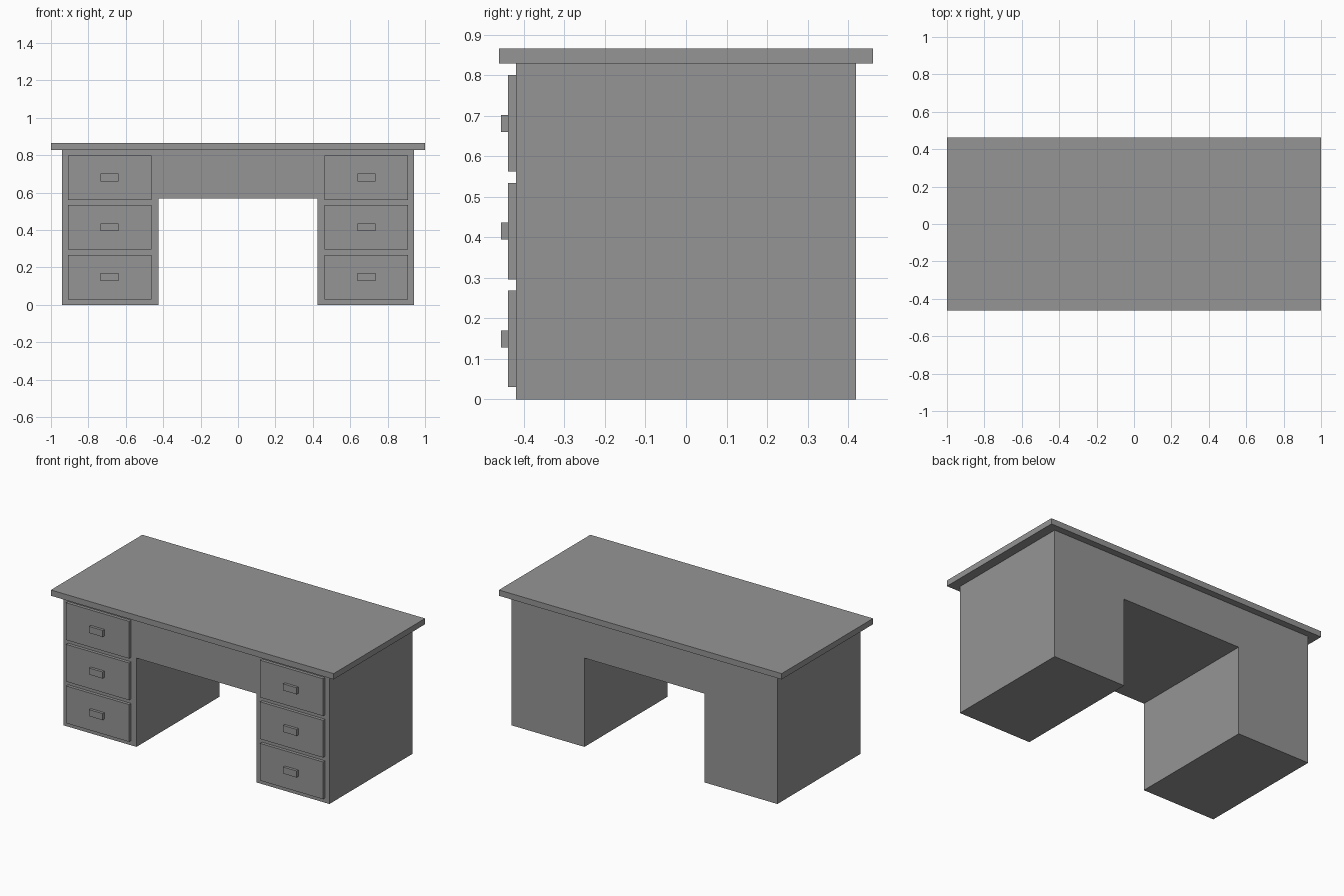
import bpy, bmesh

if "Cube" in bpy.data.objects:
    bpy.data.objects.remove(bpy.data.objects["Cube"])

# Plain mid grey shared by all parts
grey = bpy.data.materials.new("grey")
grey.diffuse_color = (0.3, 0.3, 0.3, 1)
grey.use_nodes = True
grey.node_tree.nodes["Principled BSDF"].inputs["Base Color"].default_value = grey.diffuse_color


def extrude_profile(name, pts, y0, y1):
    """Closed solid from an (x, z) outline swept from y0 to y1."""
    bm = bmesh.new()
    face = bm.faces.new([bm.verts.new((x, y0, z)) for x, z in pts])
    res = bmesh.ops.extrude_face_region(bm, geom=[face])
    verts = [g for g in res["geom"] if isinstance(g, bmesh.types.BMVert)]
    bmesh.ops.translate(bm, verts=verts, vec=(0, y1 - y0, 0))
    bmesh.ops.recalc_face_normals(bm, faces=bm.faces)
    mesh = bpy.data.meshes.new(name)
    bm.to_mesh(mesh)
    bm.free()
    mesh.materials.append(grey)
    obj = bpy.data.objects.new(name, mesh)
    bpy.context.collection.objects.link(obj)
    return obj


def box(name, x, y, z):
    """Box from (min, max) ranges on each axis."""
    return extrude_profile(
        name, [(x[0], z[0]), (x[1], z[0]), (x[1], z[1]), (x[0], z[1])], *y)


# Desk body: two pedestals joined over the knee hole
W, KNEE, KNEE_TOP, BODY_TOP, DEPTH = 0.94, 0.425, 0.568, 0.829, 0.419
half = [(W, BODY_TOP), (W, 0), (KNEE, 0), (KNEE, KNEE_TOP)]
extrude_profile("desk_body", half + [(-x, z) for x, z in reversed(half)],
                -DEPTH, DEPTH)

# Overhanging desktop
box("desktop", (-1, 1), (-0.462, 0.462), (BODY_TOP, 0.866))

# Three drawers with block handles on each pedestal
for side, sx in (("left", -1), ("right", 1)):
    cx = sx * 0.686
    for i in range(3):
        z = 0.149 + i * 0.266
        box(f"{side}_drawer_{i + 1}", (cx - 0.223, cx + 0.223),
            (-0.439, -DEPTH), (z - 0.119, z + 0.119))
        box(f"{side}_handle_{i + 1}", (cx - 0.048, cx + 0.048),
            (-0.456, -0.439), (z - 0.021, z + 0.021))
